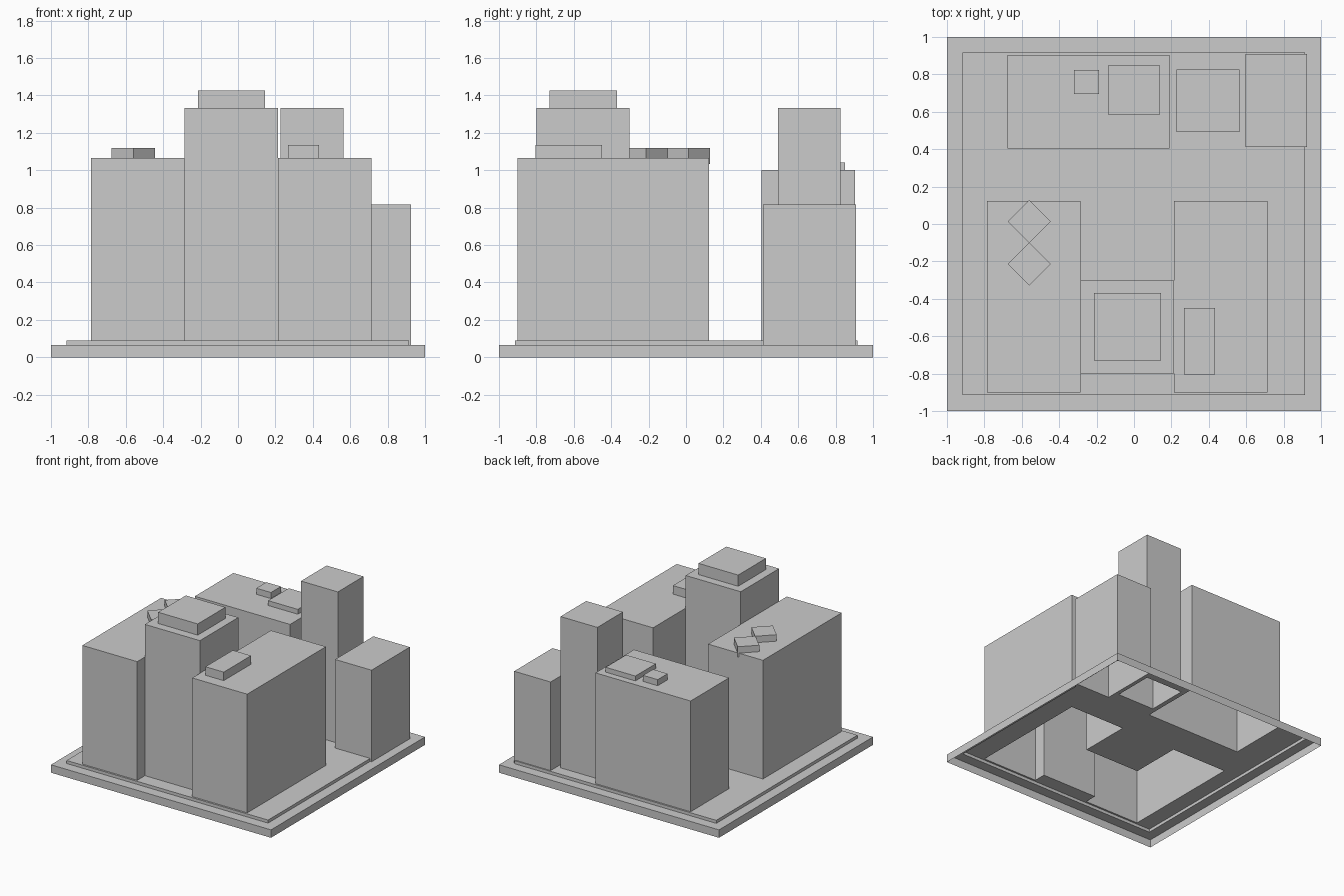
import bpy, bmesh, math
from mathutils import Matrix

if "Cube" in bpy.data.objects:
    bpy.data.objects.remove(bpy.data.objects["Cube"])

# Stepped volumes: name, x0, x1, y0, y1, top height (later ones sit on earlier ones).
# Together they form one hollow skin, open underneath.
PARTS = [
    ("base_plate", -1, 1, -1, 1, 0.065),
    ("pavement", -0.918, 0.914, -0.915, 0.918, 0.09),
    ("left_wing", -0.785, -0.286, -0.90, 0.122, 1.065),
    ("right_wing", 0.214, 0.714, -0.90, 0.122, 1.065),
    ("middle_tower", -0.286, 0.214, -0.80, -0.302, 1.333),
    ("tower_cap", -0.215, 0.145, -0.73, -0.37, 1.425),
    ("right_wing_roof_box", 0.268, 0.434, -0.805, -0.45, 1.135),
    ("back_block", -0.675, 0.19, 0.404, 0.904, 1.0),
    ("back_roof_box_large", -0.135, 0.135, 0.584, 0.85, 1.04),
    ("back_roof_box_small", -0.32, -0.187, 0.695, 0.824, 1.05),
    ("back_tower", 0.228, 0.563, 0.492, 0.825, 1.333),
    ("corner_block", 0.595, 0.926, 0.411, 0.908, 0.818),
]

xs = sorted({v for p in PARTS for v in p[1:3]})
ys = sorted({v for p in PARTS for v in p[3:5]})


def owner(i, j):
    """Index of the part covering a grid cell, or None outside the base."""
    if not (0 <= i < len(xs) - 1 and 0 <= j < len(ys) - 1):
        return None
    cx, cy = (xs[i] + xs[i + 1]) / 2, (ys[j] + ys[j + 1]) / 2
    return max(k for k, p in enumerate(PARTS) if p[1] < cx < p[2] and p[3] < cy < p[4])


def height(i, j):
    k = owner(i, j)
    return 0.0 if k is None else PARTS[k][5]


def finish(bm, name):
    me = bpy.data.meshes.new(name)
    bm.to_mesh(me)
    bm.free()
    bpy.context.collection.objects.link(bpy.data.objects.new(name, me))


# Roof faces plus walls down to each lower neighbour
meshes = [bmesh.new() for _ in PARTS]
for i in range(len(xs) - 1):
    for j in range(len(ys) - 1):
        k, h = owner(i, j), height(i, j)
        bm = meshes[k]
        ring = [(xs[i], ys[j]), (xs[i + 1], ys[j]), (xs[i + 1], ys[j + 1]), (xs[i], ys[j + 1])]
        bm.faces.new([bm.verts.new((*c, h)) for c in ring])
        for s, (di, dj) in enumerate([(0, -1), (1, 0), (0, 1), (-1, 0)]):
            low = height(i + di, j + dj)
            if low < h:
                a, b = ring[s], ring[(s + 1) % 4]
                bm.faces.new([bm.verts.new(c) for c in
                              ((*a, low), (*b, low), (*b, h), (*a, h))])

for part, bm in zip(PARTS, meshes):
    bmesh.ops.remove_doubles(bm, verts=bm.verts[:], dist=1e-4)
    bmesh.ops.dissolve_limit(bm, angle_limit=math.radians(1),
                             verts=bm.verts[:], edges=bm.edges[:])
    finish(bm, part[0])

# Two turned boxes on the left wing, sunk a little into the roof
for n, cy in enumerate((0.013, -0.213)):
    bm = bmesh.new()
    side = 0.115 * math.sqrt(2)
    bmesh.ops.create_cube(bm, size=1, matrix=Matrix.Translation((-0.56, cy, 1.076))
                          @ Matrix.Rotation(math.radians(45), 4, 'Z')
                          @ Matrix.Diagonal((side, side, 0.085, 1)))
    finish(bm, f"turned_roof_box_{n + 1}")
